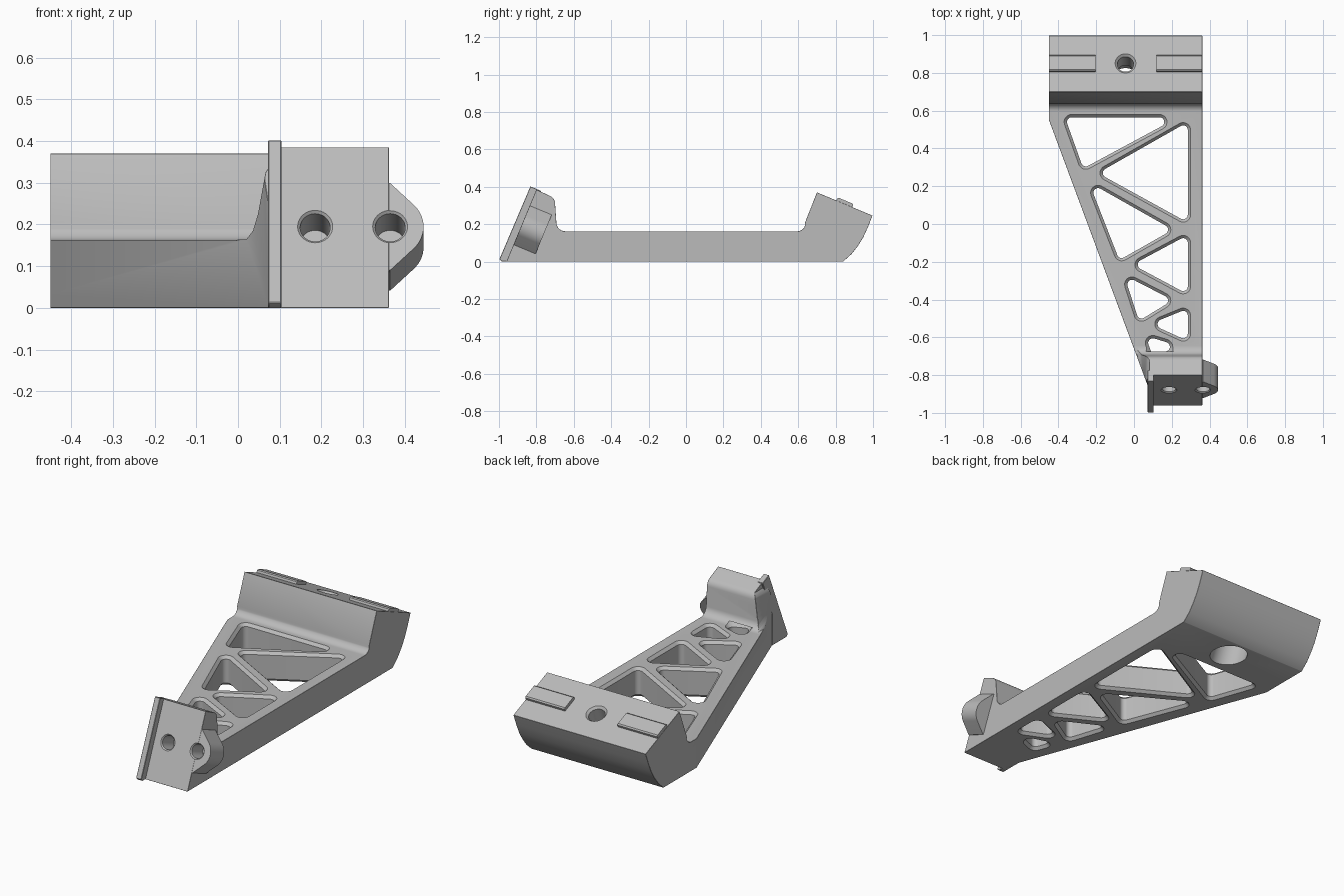
import bpy, bmesh, math
from mathutils import Vector

old = bpy.data.objects.get("Cube")
if old:
    bpy.data.objects.remove(old, do_unlink=True)

grey = bpy.data.materials.new("satin grey")
grey.use_nodes = True
grey.diffuse_color = (0.5, 0.5, 0.5, 1)
grey.node_tree.nodes["Principled BSDF"].inputs["Base Color"].default_value = (0.5, 0.5, 0.5, 1)

UP = Vector((0, 0.384, 0.923))     # up the slanted front face, also normal of the rear pad
BACK = Vector((0, 0.923, -0.384))  # into the front face, also along the rear pad
FRONT_FOOT = Vector((0, -0.96, 0))
PAD_EDGE = Vector((0, 0.70, 0.37))


def loft(name, rings):
    """Closed solid through rings that share one point count."""
    bm = bmesh.new()
    loops = [[bm.verts.new(p) for p in ring] for ring in rings]
    n = len(loops[0])
    for a, b in zip(loops, loops[1:]):
        for i in range(n):
            j = (i + 1) % n
            bm.faces.new((a[i], a[j], b[j], b[i]))
    bm.faces.new(loops[0])
    bm.faces.new(loops[-1])
    bmesh.ops.recalc_face_normals(bm, faces=bm.faces)
    mesh = bpy.data.meshes.new(name)
    bm.to_mesh(mesh)
    bm.free()
    mesh.materials.append(grey)
    obj = bpy.data.objects.new(name, mesh)
    bpy.context.collection.objects.link(obj)
    return obj


def prism(name, pts, place, d0, d1):
    return loft(name, [[place(a, b, d) for a, b in pts] for d in (d0, d1)])


def side(a, b, d):
    return Vector((d, a, b))


def plan(a, b, d):
    return Vector((a, b, d))


def elevation(a, b, d):
    return Vector((a, d, b))


def on_face(a, b, d):
    return FRONT_FOOT + Vector((a, 0, 0)) + UP * b + BACK * d


def on_pad(a, b, d):
    return PAD_EDGE + Vector((a, 0, 0)) + BACK * b + UP * d


def arc(cx, cy, r, a0, a1, steps):
    angles = [math.radians(a0 + (a1 - a0) * i / steps) for i in range(steps + 1)]
    return [(cx + r * math.cos(t), cy + r * math.sin(t)) for t in angles]


def bore(place, x, y, steps):
    """Round stepped cutter from (depth, radius) pairs."""
    return loft("bore_cutter", [[place(*p, d) for p in arc(x, y, r, 0, 360, 40)[:-1]]
                                for d, r in steps])


def apply(obj, mod):
    bpy.context.view_layer.objects.active = obj
    bpy.ops.object.modifier_apply(modifier=mod.name)


def combine(obj, tool, how):
    mod = obj.modifiers.new("cut", "BOOLEAN")
    mod.operation, mod.solver, mod.object = how, "EXACT", tool
    apply(obj, mod)
    bpy.data.objects.remove(tool, do_unlink=True)


def chamfer(obj, width):
    mod = obj.modifiers.new("chamfer", "BEVEL")
    mod.width, mod.segments = width, 1
    mod.limit_method, mod.angle_limit = "ANGLE", math.radians(40)
    apply(obj, mod)


def smooth(obj):
    bpy.ops.object.select_all(action="DESELECT")
    obj.select_set(True)
    bpy.context.view_layer.objects.active = obj
    bpy.ops.object.shade_smooth_by_angle(angle=math.radians(30))


def rounded(corners, r):
    """Convex outline around corner circles, listed counter-clockwise."""
    pts = []
    n = len(corners)
    for i, (x, y) in enumerate(corners):
        px, py = corners[i - 1]
        nx, ny = corners[(i + 1) % n]
        a0 = math.degrees(math.atan2(y - py, x - px)) - 90
        a1 = math.degrees(math.atan2(ny - y, nx - x)) - 90
        pts += arc(x, y, r, a0, a0 + (a1 - a0) % 360, 8)
    return pts


# Main body: side profile trimmed by the tapered plan
profile = [(-0.96, 0), (0.84, 0), (0.885, 0.04), (0.92, 0.085), (0.948, 0.13),
           (0.973, 0.185), (0.997, 0.246), (0.70, 0.37), (0.635, 0.205)]
profile += arc(0.595, 0.205, 0.043, -20, -90, 8)
profile += arc(-0.645, 0.21, 0.048, 270, 185, 8)
profile += arc(-0.745, 0.31, 0.045, 5, 66, 6)
profile += [(-0.80, 0.385)]
bracket = prism("bracket", profile, side, -0.45, 0.362)
outline = [(-0.6, 1.1), (0.5, 1.1), (0.5, -1.1), (0.074, -1.1), (0.074, -0.86),
           (-0.45, 0.55), (-0.45, 0.7), (-0.6, 0.7)]
combine(bracket, prism("plan_trim", outline, plan, -0.1, 0.6), "INTERSECT")

# Flared shoulder beside the front block
flare = [(-0.2, 0.164), (0.02, 0.164), (0.036, 0.185), (0.048, 0.225), (0.058, 0.28),
         (0.066, 0.325), (0.08, 0.345), (0.08, 0.6), (-0.2, 0.6)]
combine(bracket, prism("flare_cutter", flare, elevation, -0.95, -0.55), "DIFFERENCE")
chamfer(bracket, 0.008)

# Rounded ear on the front block
ear = [(0.30, 0.098), (0.365, 0.098)] + arc(0.365, 0.211, 0.08, -45, 45, 14)
ear += [(0.365, 0.324), (0.30, 0.324)]
combine(bracket, prism("ear", ear, on_face, 0.0005, 0.128), "UNION")

# Triangular lightening windows with chamfered rims
windows = [
    [(-0.33, 0.54), (0.135, 0.54), (-0.255, 0.33)],
    [(-0.14, 0.27), (0.26, 0.497), (0.26, 0.05)],
    [(-0.19, 0.165), (0.155, -0.03), (-0.065, -0.155)],
    [(0.26, -0.10), (0.26, -0.33), (0.045, -0.215)],
    [(-0.01, -0.32), (0.155, -0.405), (0.04, -0.475)],
    [(0.26, -0.485), (0.26, -0.58), (0.15, -0.53)],
    [(0.10, -0.63), (0.165, -0.65), (0.115, -0.67)],
]
for tri in windows:
    (ax, ay), (bx, by), (cx, cy) = tri
    if (bx - ax) * (cy - ay) - (by - ay) * (cx - ax) < 0:
        tri.reverse()
    levels = [(-0.01, 0.05), (0.015, 0.025), (0.147, 0.025), (0.172, 0.05)]
    rings = [[plan(*p, z) for p in rounded(tri, r)] for z, r in levels]
    combine(bracket, loft("window_cutter", rings), "DIFFERENCE")

# Screw holes in the front face
for x in (0.185, 0.365):
    hole = bore(on_face, x, 0.211, [(-0.01, 0.052), (0.006, 0.036), (0.11, 0.036)])
    combine(bracket, hole, "DIFFERENCE")

# Counterbored clamp hole through the rear pad
hole = bore(on_pad, -0.045, 0.163,
            [(0.01, 0.065), (-0.012, 0.043), (-0.13, 0.043), (-0.131, 0.095), (-0.6, 0.095)])
combine(bracket, hole, "DIFFERENCE")
smooth(bracket)

# Thin locating flange in front of the block
flange_profile = [(-0.985, 0), (-0.998, 0.012), (-0.832, 0.402), (-0.775, 0.378),
                  (-0.86, 0.17), (-0.86, 0)]
flange = prism("front_flange", flange_profile, side, 0.072, 0.104)
chamfer(flange, 0.002)
smooth(flange)

# Raised keys on the rear pad
for name, x0, x1 in (("right_key", -0.449, -0.205), ("left_key", 0.12, 0.361)):
    key_profile = [(0.113, -0.01), (0.113, 0.012), (0.12, 0.018),
                   (0.198, 0.018), (0.205, 0.012), (0.205, -0.01)]
    key = prism(name, key_profile, lambda a, b, d: on_pad(d, a, b), x0, x1)
    smooth(key)
